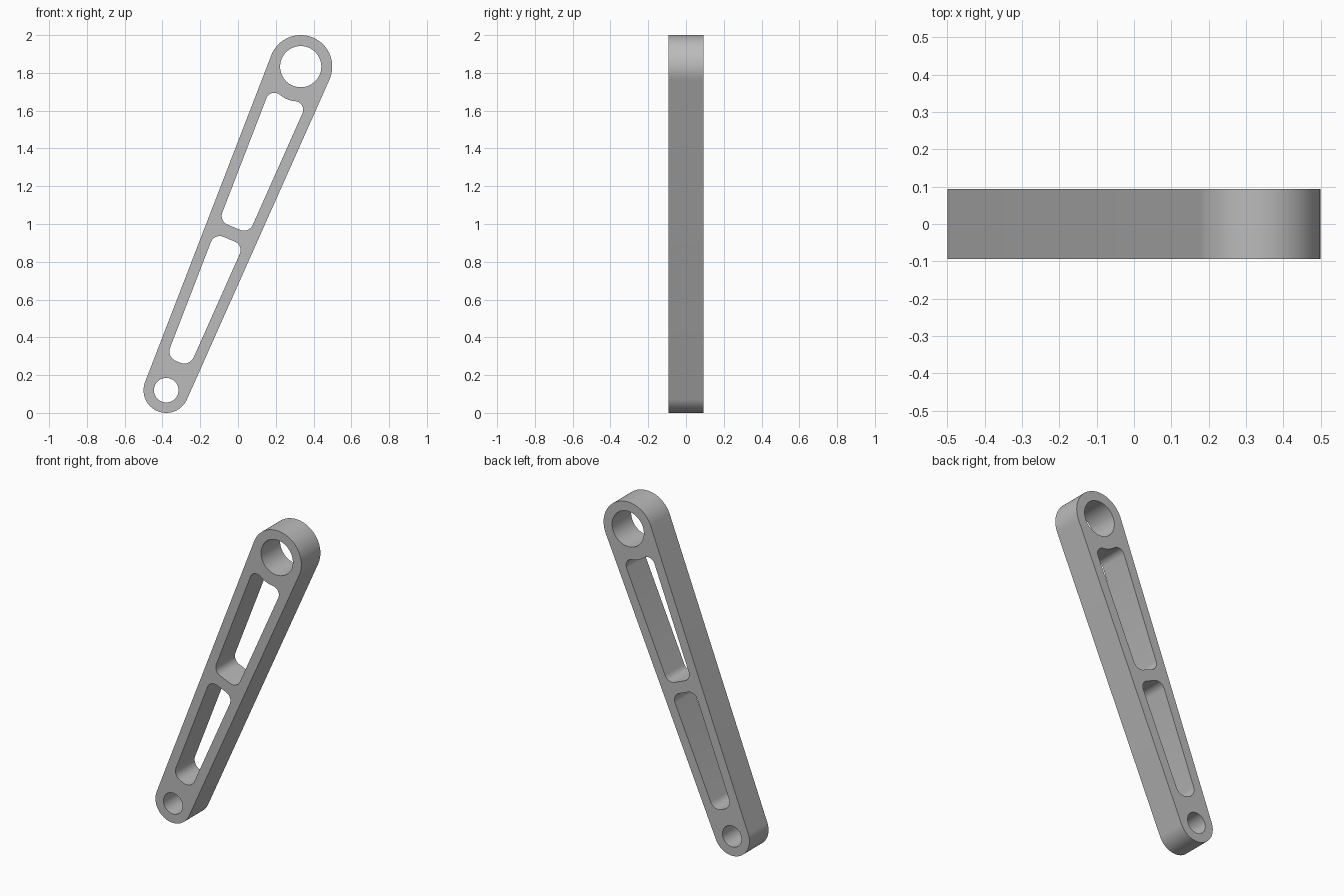
import bpy
import bmesh
from math import asin, cos, sin, pi, tan
from mathutils import Vector

cube = bpy.data.objects.get("Cube")
if cube:
    bpy.data.objects.remove(cube, do_unlink=True)

# Main dimensions
LOW, HIGH = Vector((-0.380, 0.120)), Vector((0.332, 1.833))
R_LOW, R_HIGH = 0.120, 0.167
RAIL = 0.058
HALF_DEPTH = 0.0935

axis = HIGH - LOW
LENGTH = axis.length
axis.normalize()
side = Vector((axis.y, -axis.x))
taper = asin((R_HIGH - R_LOW) / LENGTH)


def place(t, s):
    """Point t along the arm and s to its right."""
    return LOW + axis * t + side * s


def arc(t, radius, start, end, steps):
    """Arc about a point on the arm axis; angles run from the right side."""
    angles = [start + (end - start) * i / steps for i in range(steps + 1)]
    return [place(t + radius * sin(a), radius * cos(a)) for a in angles]


def circle(t, radius, steps=64):
    return arc(t, radius, 0, 2 * pi, steps)[:-1]


def half_width(t):
    return (R_LOW + (R_HIGH - R_LOW) * t / LENGTH) / cos(taper) - RAIL


def rounded(corners, steps=10):
    """Closed outline from (t, s, radius) corners with true arc fillets."""
    points = []
    for i, (t, s, radius) in enumerate(corners):
        p = Vector((t, s))
        a = (Vector(corners[i - 1][:2]) - p).normalized()
        b = (Vector(corners[(i + 1) % len(corners)][:2]) - p).normalized()
        if radius == 0:
            points.append(place(t, s))
            continue
        half = a.angle(b) / 2
        center = p + (a + b).normalized() * radius / sin(half)
        v0 = p + a * radius / tan(half) - center
        v1 = p + b * radius / tan(half) - center
        sweep = v0.angle(v1)
        for k in range(steps + 1):
            f = k / steps
            v = (v0 * sin((1 - f) * sweep) + v1 * sin(f * sweep)) / sin(sweep)
            points.append(place(*(center + v)))
    return points


def slot(bottom, top, r_bottom, r_top, dip=0):
    """Tapered window whose upper edge may dip around the large eye."""
    wb, wt = half_width(bottom), half_width(top)
    corners = [(bottom, -wb, r_bottom), (bottom, wb, r_bottom), (top, wt, r_top)]
    if dip:
        corners.append((top - dip, 0, 0.15))
    return rounded(corners + [(top, -wt, r_top)])


# Outline, two eyes and two windows
outlines = [
    arc(LENGTH, R_HIGH, -taper, pi + taper, 48)
    + arc(0, R_LOW, pi + taper, 2 * pi - taper, 40),
    circle(0, 0.065),
    circle(LENGTH, 0.109),
    slot(0.163, 0.866, 0.055, 0.05),
    slot(0.934, 1.693, 0.05, 0.045, dip=0.031),
]

# Extruded plate
curve = bpy.data.curves.new("link_arm_profile", "CURVE")
curve.dimensions = "2D"
curve.fill_mode = "BOTH"
curve.extrude = HALF_DEPTH
for outline in outlines:
    spline = curve.splines.new("POLY")
    spline.points.add(len(outline) - 1)
    for point, p in zip(spline.points, outline):
        point.co = (p.x, p.y, 0, 1)
    spline.use_cyclic_u = True
arm = bpy.data.objects.new("link_arm", curve)
bpy.context.collection.objects.link(arm)
arm.rotation_euler.x = pi / 2

bpy.ops.object.select_all(action="DESELECT")
arm.select_set(True)
bpy.context.view_layer.objects.active = arm
bpy.ops.object.convert(target="MESH")
arm = bpy.context.object
arm.name = "link_arm"
bpy.ops.object.transform_apply(location=False, rotation=True, scale=False)

# Weld caps to walls
bm = bmesh.new()
bm.from_mesh(arm.data)
bmesh.ops.remove_doubles(bm, verts=bm.verts, dist=0.0001)
bmesh.ops.recalc_face_normals(bm, faces=bm.faces)
bm.to_mesh(arm.data)
bm.free()
bpy.ops.object.shade_smooth_by_angle(angle=pi / 6)

# Grey metal
grey = bpy.data.materials.new("plain grey")
grey.use_nodes = True
colour = (0.5, 0.5, 0.5, 1)
grey.diffuse_color = colour
grey.node_tree.nodes["Principled BSDF"].inputs["Base Color"].default_value = colour
arm.data.materials.clear()
arm.data.materials.append(grey)
